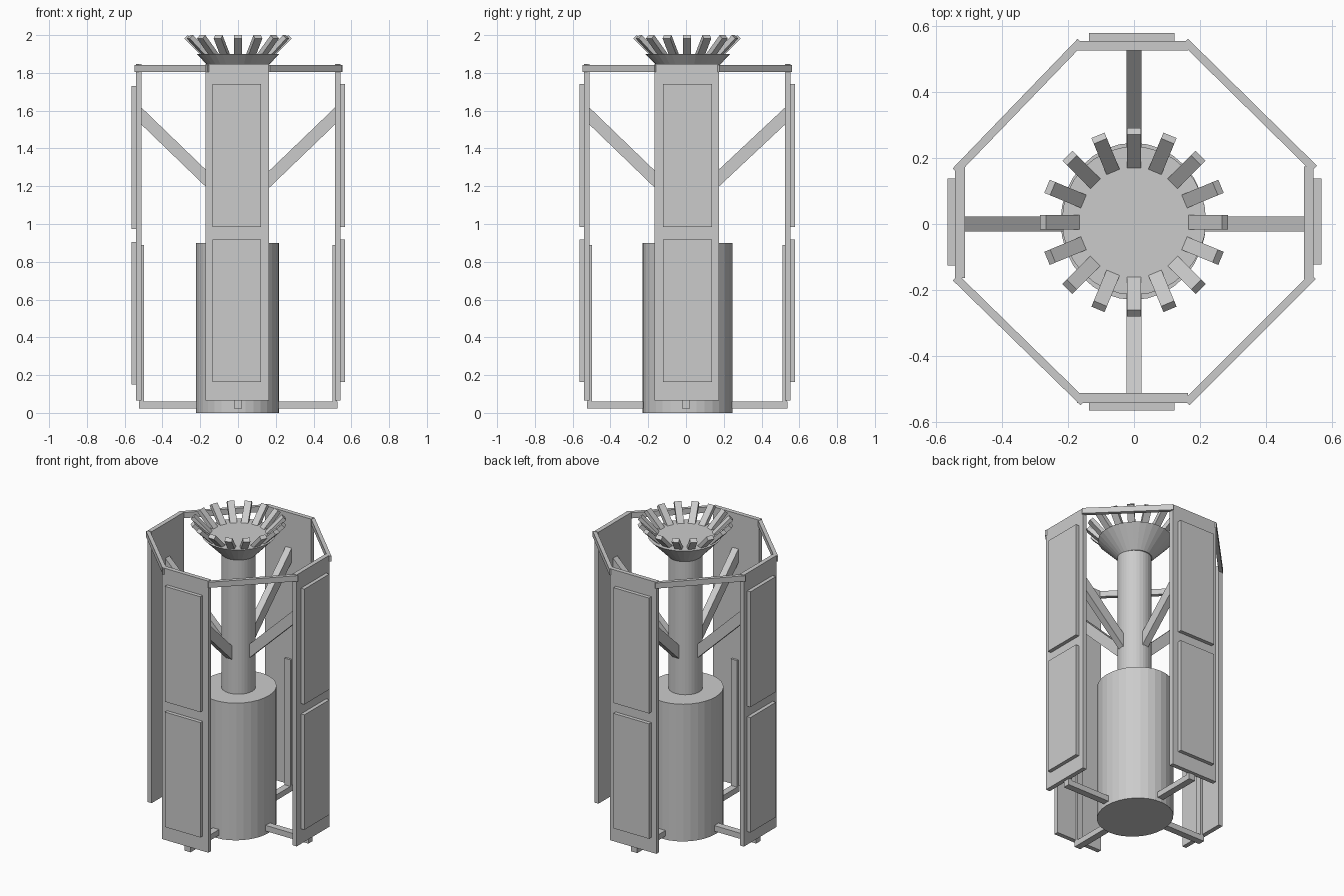
import bpy, bmesh, math
from mathutils import Vector, Matrix

if "Cube" in bpy.data.objects:
    bpy.data.objects.remove(bpy.data.objects["Cube"])


def make(name, bm, matrix=None):
    if matrix is not None:
        bm.transform(matrix)
    bmesh.ops.recalc_face_normals(bm, faces=bm.faces)
    mesh = bpy.data.meshes.new(name)
    bm.to_mesh(mesh)
    bm.free()
    ob = bpy.data.objects.new(name, mesh)
    bpy.context.collection.objects.link(ob)
    return ob


def box(name, x, y, z, matrix=None):
    bm = bmesh.new()
    lo, hi = Vector((x[0], y[0], z[0])), Vector((x[1], y[1], z[1]))
    bmesh.ops.create_cube(bm, size=1, matrix=Matrix.Translation((lo + hi) / 2)
                          @ Matrix.Diagonal((*(hi - lo), 1)))
    return make(name, bm, matrix)


def cone(name, r1, r2, z0, z1, center=(0, 0), stretch=1.0, n=32):
    bm = bmesh.new()
    bmesh.ops.create_cone(bm, cap_ends=True, segments=n, radius1=r1, radius2=r2, depth=z1 - z0)
    m = Matrix.Translation((*center, (z0 + z1) / 2)) @ Matrix.Diagonal((1, stretch, 1, 1))
    return make(name, bm, m)


def bar(name, profile, width, matrix):
    """Extrude an (r, z) side profile sideways, centred on the radial line."""
    bm = bmesh.new()
    face = bm.faces.new([bm.verts.new((r, -width / 2, z)) for r, z in profile])
    ext = bmesh.ops.extrude_face_region(bm, geom=[face])
    bmesh.ops.translate(bm, vec=(0, width, 0),
                        verts=[v for v in ext["geom"] if isinstance(v, bmesh.types.BMVert)])
    return make(name, bm, matrix)


def spin(angle):
    return Matrix.Rotation(math.radians(angle), 4, 'Z')


# Central drum, column and flared crown
cone("drum", 0.22, 0.22, 0, 0.90, (-0.002, 0.008), 1.08)
cone("column", 0.102, 0.102, 0.88, 1.82, (0, 0.005))
cone("crown_cone", 0.10, 0.218, 1.775, 1.90, (0, 0.01), 1.03)

# Ring of slanted crown bars
for i in range(16):
    bar("crown_bar", [(0.155, 1.89), (0.266, 2.0), (0.285, 1.982), (0.185, 1.882)],
        0.043, Matrix.Translation((0, 0.005, 0)) @ spin(i * 22.5))

# Four sides: angle, inner radius of the panel, lateral shift, drop of screens
sides = [("right", 0, 0.514, (-0.167, 0.174), (-0.122, 0.138), 0.0),
         ("back", 90, 0.525, (-0.164, 0.173), (-0.122, 0.136), 0.0),
         ("left", 180, 0.512, (-0.173, 0.163), (-0.138, 0.126), -0.012),
         ("front", 270, 0.512, (-0.173, 0.164), (-0.136, 0.122), 0.0)]
for side, angle, r, span, screen, drop in sides:
    m = spin(angle)
    box(side + "_panel", (r, r + 0.029), span, (0.065, 1.846), m)
    for label, z0, z1 in (("lower", 0.163, 0.917), ("upper", 0.985, 1.742)):
        box(f"{side}_{label}_screen", (r + 0.025, r + 0.053), screen,
            (z0 + drop, z1 + drop), m)
    # Inner rail, foot arm and diagonal brace
    box(side + "_inner_rail", (r - 0.014, r + 0.01), (-0.022, 0.022), (0.058, 0.89), m)
    box(side + "_foot_arm", (0.1, r + 0.012), (-0.022, 0.022), (0.023, 0.06), m)
    bar(side + "_brace", [(0.08, 1.20), (r + 0.005, 1.622), (r + 0.005, 1.532), (0.08, 1.11)],
        0.044, m)

# Diagonal top rails joining neighbouring panels
rails = [((0.545, 0.168), (0.155, 0.552)), ((-0.162, 0.552), (-0.54, 0.16)),
         ((-0.54, -0.162), (-0.153, -0.54)), ((0.16, -0.54), (0.542, -0.158))]
for a, b in rails:
    a, b = Vector((*a, 0)), Vector((*b, 0))
    d = b - a
    m = Matrix.Translation((a + b) / 2) @ Matrix.Rotation(math.atan2(d.y, d.x), 4, 'Z')
    half = d.length / 2
    box("top_rail", (-half, half), (-0.012, 0.012), (1.806, 1.843), m)
